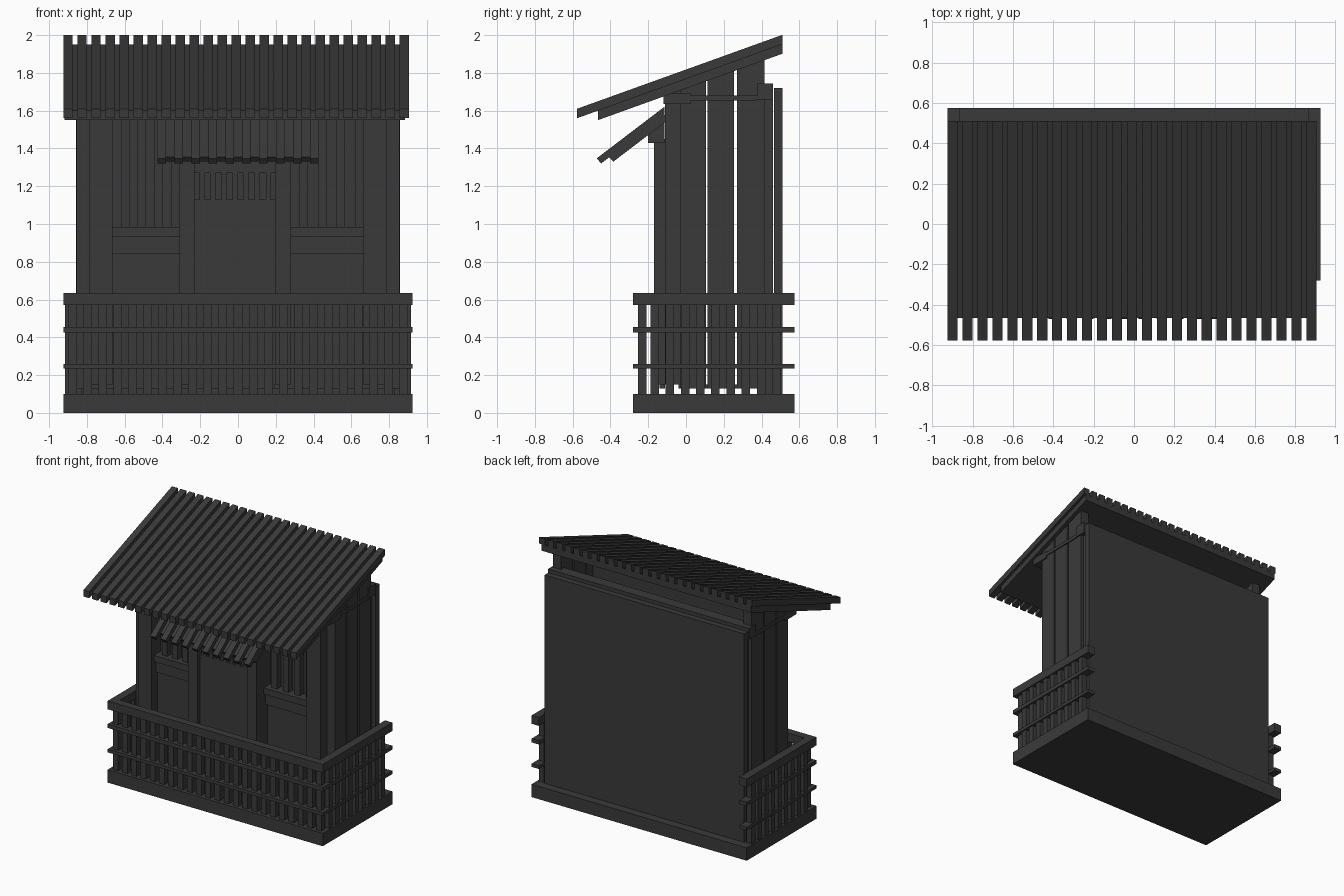
import bpy, bmesh

cube = bpy.data.objects.get("Cube")
if cube:
    bpy.data.objects.remove(cube, do_unlink=True)

mat = bpy.data.materials.new("charcoal wood")
mat.use_nodes = True
COLOR = (0.042, 0.042, 0.042, 1)
mat.diffuse_color = COLOR
bsdf = next(n for n in mat.node_tree.nodes if n.type == 'BSDF_PRINCIPLED')
bsdf.inputs["Base Color"].default_value = COLOR
bsdf.inputs["Roughness"].default_value = 0.8


def prism(x0, x1, profile):
    return (x0, x1, profile)


def box(x0, x1, y0, y1, z0, z1):
    return prism(x0, x1, [(y0, z0), (y1, z0), (y1, z1), (y0, z1)])


def part(name, pieces):
    """One object made of side profiles extruded along x."""
    bm = bmesh.new()
    for x0, x1, profile in pieces:
        face = bm.faces.new([bm.verts.new((x0, y, z)) for y, z in profile])
        out = bmesh.ops.extrude_face_region(bm, geom=[face])
        moved = [v for v in out["geom"] if isinstance(v, bmesh.types.BMVert)]
        bmesh.ops.translate(bm, verts=moved, vec=(x1 - x0, 0, 0))
    bmesh.ops.recalc_face_normals(bm, faces=bm.faces)
    mesh = bpy.data.meshes.new(name)
    bm.to_mesh(mesh)
    bm.free()
    mesh.materials.append(mat)
    obj = bpy.data.objects.new(name, mesh)
    bpy.context.collection.objects.link(obj)


def both(maker, x0, x1, *rest):
    """The same piece on the left and the right."""
    return [maker(x0, x1, *rest), maker(-x1, -x0, *rest)]


def spread(start, end, width, count):
    step = (end - start - width) / (count - 1)
    return [start + i * step for i in range(count)]


def roof_z(y):
    return 1.61 + 0.36 * (y + 0.577)


def sloped(y0, y1, drop, thick):
    a, b = roof_z(y0) - drop, roof_z(y1) - drop
    return [(y0, a - thick), (y1, b - thick), (y1, b), (y0, a)]


def under_roof(x0, x1, y0, y1, z0):
    """Upright board whose top follows the roof."""
    return prism(x0, x1, [(y0, z0), (y1, z0), (y1, roof_z(y1) - 0.1), (y0, roof_z(y0) - 0.1)])


# Base platform and floor
part("base_platform", [box(-0.925, 0.925, -0.28, 0.575, 0, 0.10)])
part("floor", [box(-0.78, 0.78, -0.04, 0.46, 0.13, 0.15)])

# Railing on three sides
rails = []
for z0, z1 in ((0.57, 0.635), (0.425, 0.455), (0.235, 0.26)):
    rails.append(box(-0.925, 0.925, -0.28, -0.22, z0, z1))
    rails += both(box, 0.862, 0.925, -0.22, 0.575, z0, z1)
part("railing_rails", rails)
part("front_balusters", [box(x, x + 0.045, -0.255, -0.21, 0.10, 0.57)
                         for x in spread(-0.897, 0.897, 0.045, 23)])
side = []
for y in spread(-0.188, 0.5, 0.045, 9):
    side += both(box, 0.87, 0.915, y, y + 0.045, 0.10, 0.57)
part("side_balusters", side)

# Walls at the back and behind the window bars
part("back_wall", [box(-0.858, 0.858, 0.465, 0.51, 0.10, 1.72)])
part("inner_front_wall", [under_roof(-0.79, 0.79, 0.0, 0.02, 0.13)])

# Posts, side planks with open gaps, and beams
part("front_posts", both(under_roof, 0.665, 0.785, -0.11, 0.0, 0.15))
part("back_posts", both(box, 0.785, 0.83, 0.38, 0.46, 0.10, 1.66))
planks = []
for y0, y1 in ((-0.03, 0.105), (0.115, 0.255), (0.27, 0.415)):
    planks += both(under_roof, 0.785, 0.855, y0, y1, 0.13)
part("side_planks", planks)
part("cross_beams", [box(-0.865, 0.865, -0.12, 0.025, 1.635, 1.69),
                     box(-0.865, 0.865, 0.375, 0.46, 1.66, 1.745)])
part("side_beams", both(box, 0.835, 0.863, 0.025, 0.375, 1.655, 1.68))

# Windows: lower panel, sill and upright bars
panels, sills, bars = [], [], []
for x0, x1 in ((-0.665, -0.31), (0.28, 0.665)):
    panels.append(box(x0, x1, -0.04, 0.0, 0.15, 0.845))
    sills.append(box(x0, x1, -0.06, 0.0, 0.845, 0.935))
    sills.append(box(x0, x1, -0.085, 0.0, 0.935, 0.985))
    bars += [box(x, x + 0.045, -0.05, 0.0, 0.985, 1.65)
             for x in spread(x0 + 0.045, x1, 0.045, 4)]
part("window_panels", panels)
part("window_sills", sills)
part("window_bars", bars)

# Projecting doorway: deep frame, lintel, and door with a row of slots
part("door_frame", [box(-0.31, -0.23, -0.17, 0.0, 0.15, 1.45),
                    box(0.195, 0.28, -0.17, 0.0, 0.15, 1.45),
                    box(-0.23, 0.195, -0.17, 0.0, 1.33, 1.45)])
part("door", [box(-0.23, 0.195, -0.14, -0.11, 0.13, 1.13),
              box(-0.23, 0.195, -0.14, -0.11, 1.27, 1.33),
              box(-0.23, 0.195, -0.12, -0.11, 1.13, 1.27)]
     + [box(x, x + 0.026, -0.14, -0.12, 1.13, 1.27) for x in spread(-0.204, 0.173, 0.026, 7)])
part("transom_bars", [box(x, x + 0.045, -0.05, 0.0, 1.45, 1.65)
                      for x in spread(-0.31, 0.28, 0.045, 7)])

# Awning over the door
part("awning_ledger", [prism(-0.40, 0.40, [(-0.20, 1.43), (-0.115, 1.43),
                                           (-0.115, 1.54), (-0.20, 1.475)])])
part("awning_deck", [prism(-0.425, 0.425, [(-0.385, 1.33), (-0.10, 1.547),
                                           (-0.10, 1.587), (-0.408, 1.355)])])
part("awning_slats", [prism(x, x + 0.045, [(-0.45, 1.32), (-0.115, 1.575),
                                           (-0.115, 1.62), (-0.472, 1.348)])
                      for x in spread(-0.425, 0.425, 0.045, 10)])

# Main roof
part("roof_deck", [prism(-0.918, 0.885, sloped(-0.465, 0.51, 0.05, 0.05))])
part("roof_slats", [prism(x, x + 0.05, sloped(-0.577, 0.51, 0, 0.05))
                    for x in spread(-0.925, 0.905, 0.05, 25)])
